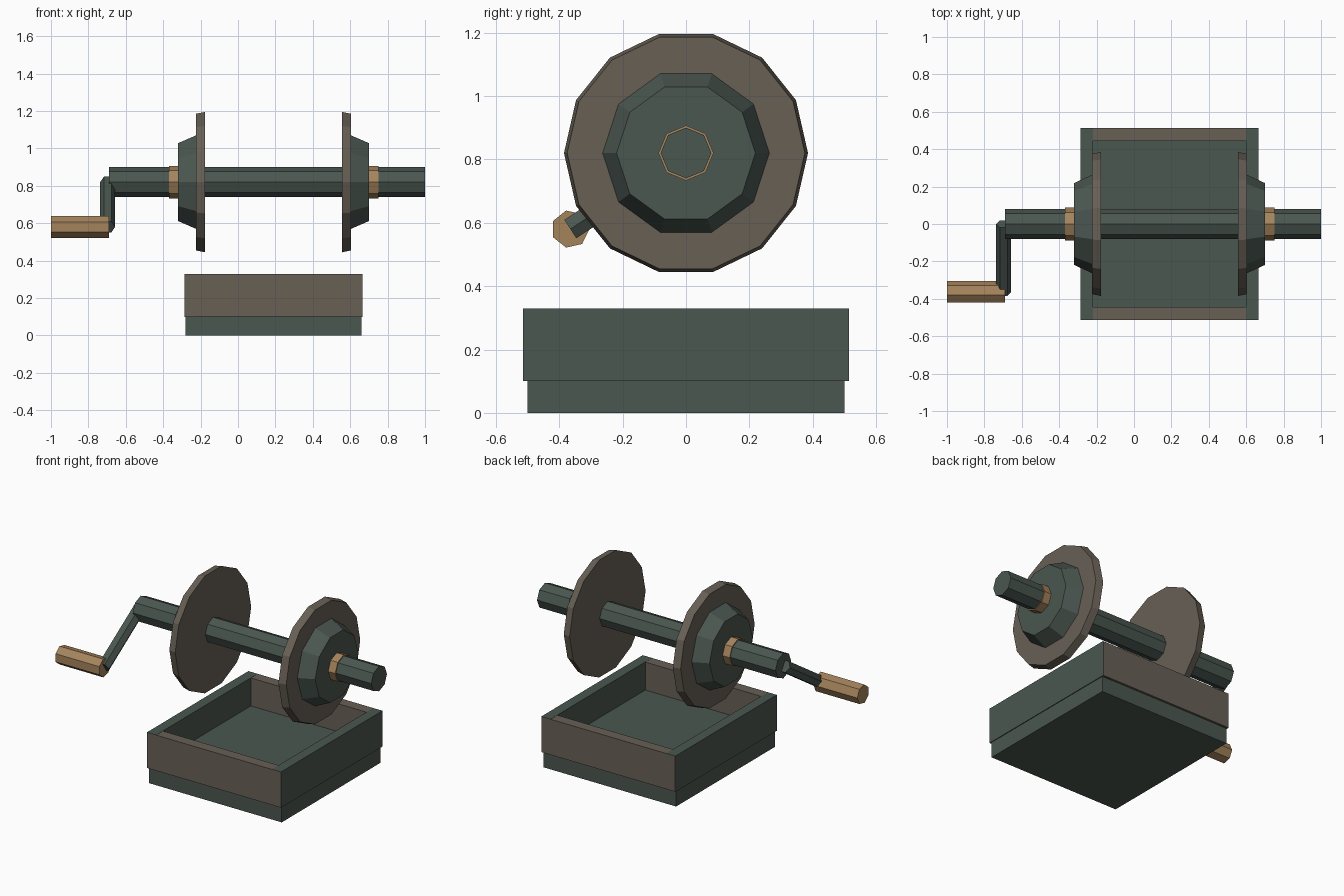
import bpy
import bmesh
from mathutils import Vector, Matrix

default = bpy.data.objects.get("Cube")
if default:
    bpy.data.objects.remove(default, do_unlink=True)


def material(name, rgb):
    mat = bpy.data.materials.new(name)
    mat.use_nodes = True
    color = (*rgb, 1.0)
    mat.diffuse_color = color
    mat.node_tree.nodes["Principled BSDF"].inputs["Base Color"].default_value = color
    return mat


green = material("dark grey green", (0.070, 0.095, 0.082))
brown = material("dull brown", (0.136, 0.115, 0.091))
tan = material("tan wood", (0.376, 0.231, 0.107))


def finish(name, bm, mat):
    mesh = bpy.data.meshes.new(name)
    bm.to_mesh(mesh)
    bm.free()
    mesh.materials.append(mat)
    obj = bpy.data.objects.new(name, mesh)
    bpy.context.collection.objects.link(obj)
    return obj


def rod(name, start, end, r_start, r_end, sides, mat, corner=(0, 1, 0)):
    """Faceted rod or cone whose first corner points along the given direction."""
    start, end = Vector(start), Vector(end)
    z = (end - start).normalized()
    y = Vector(corner)
    x = y.cross(z)
    place = Matrix((x, y, z)).transposed().to_4x4()
    place.translation = (start + end) / 2
    bm = bmesh.new()
    bmesh.ops.create_cone(bm, cap_ends=True, segments=sides, radius1=r_start,
                          radius2=r_end, depth=(end - start).length, matrix=place)
    return finish(name, bm, mat)


def box(name, low, high, mat):
    low, high = Vector(low), Vector(high)
    bm = bmesh.new()
    bmesh.ops.create_cube(bm, size=1, matrix=Matrix.Translation((low + high) / 2)
                          @ Matrix.Diagonal((*(high - low), 1)))
    return finish(name, bm, mat)


AXLE_Z = 0.82
MID_X = 0.19

# Axle
rod("axle", (-0.69, 0, AXLE_Z), (1, 0, AXLE_Z), 0.08, 0.08, 8, green)

# Spool ends, mirrored about the middle of the box
for side, s in (("left", 1), ("right", -1)):
    def at(offset):
        return (MID_X + s * offset, 0, AXLE_Z)
    rod(side + "_disc", at(0.366), at(0.414), 0.385, 0.375, 14, brown)
    rod(side + "_hub", at(0.414), at(0.51), 0.263, 0.219, 10, green)
    rod(side + "_collar", at(0.50), at(0.56), 0.087, 0.087, 8, tan)

# Crank
grip_y, grip_z = -0.365, 0.58
rod("crank_arm", (-0.697, 0, AXLE_Z), (-0.697, grip_y, grip_z),
    0.04, 0.04, 6, green, corner=(1, 0, 0))
rod("crank_handle", (-1, grip_y, grip_z), (-0.69, grip_y, grip_z), 0.06, 0.06, 7, tan)

# Open tray on a slightly smaller base
box("tray_base", (MID_X - 0.47, -0.5, 0), (MID_X + 0.47, 0.5, 0.15), green)
for side, s in (("left", 1), ("right", -1)):
    xs = sorted((MID_X + s * 0.41, MID_X + s * 0.475))
    box(side + "_tray_wall", (xs[0], -0.512, 0.1), (xs[1], 0.512, 0.33), green)
for side, s in (("back", 1), ("front", -1)):
    ys = sorted((s * 0.445, s * 0.514))
    box(side + "_tray_wall", (MID_X - 0.473, ys[0], 0.101),
        (MID_X + 0.473, ys[1], 0.329), brown)
